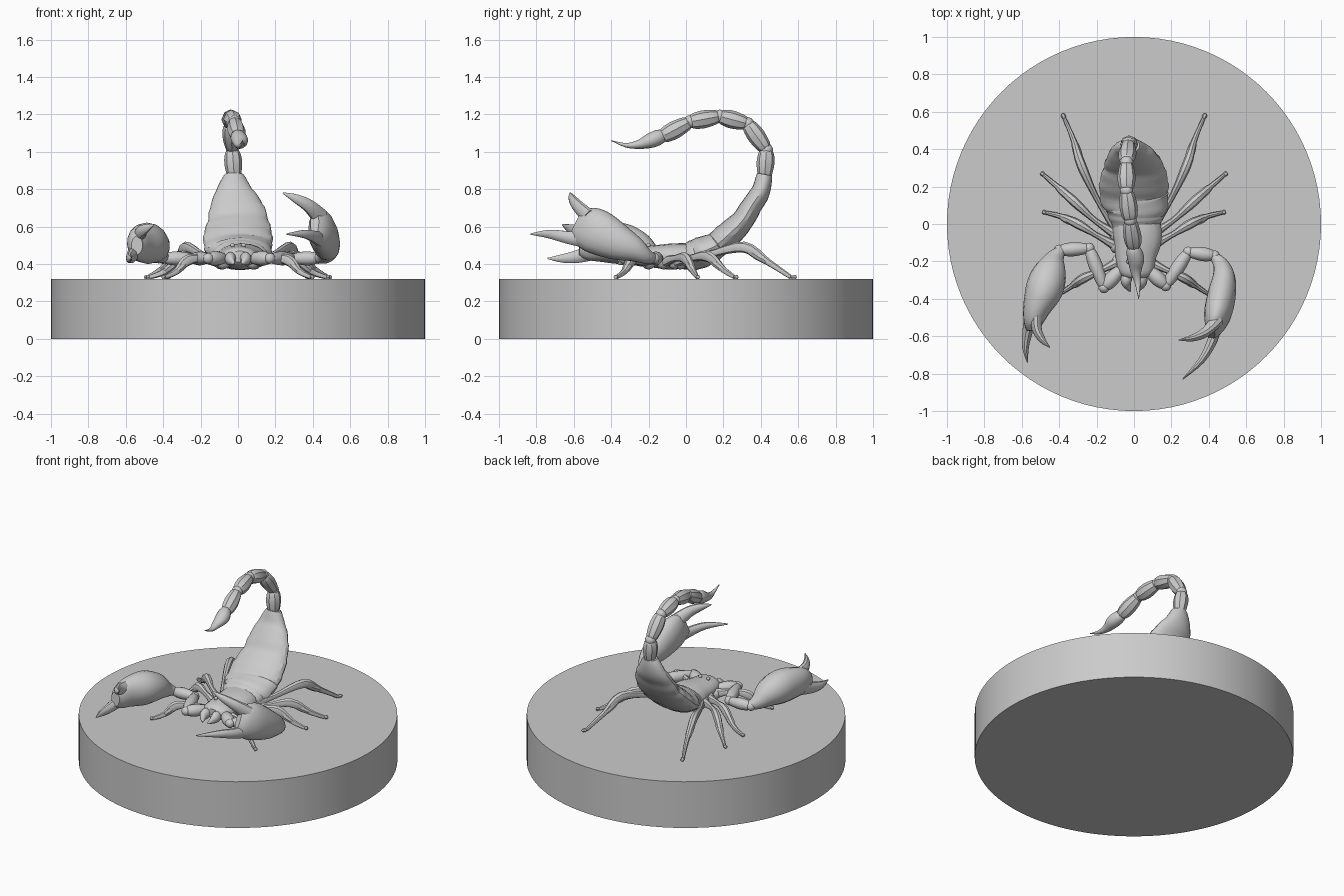
import bpy
import bmesh
import math
from mathutils import Vector

default_cube = bpy.data.objects.get("Cube")
if default_cube:
    bpy.data.objects.remove(default_cube, do_unlink=True)

# One flat grey for the whole statue
grey = bpy.data.materials.new("plain_grey")
grey.use_nodes = True
grey_value = (0.6, 0.6, 0.6, 1)
grey.diffuse_color = grey_value
grey.node_tree.nodes["Principled BSDF"].inputs["Base Color"].default_value = grey_value

CM = 0.01  # all point tables are in hundredths of a unit


def finish(bm, name, angle):
    """Turn a bmesh into a grey object with smooth shading and sharp edges."""
    bmesh.ops.recalc_face_normals(bm, faces=bm.faces)
    mesh = bpy.data.meshes.new(name)
    bm.to_mesh(mesh)
    bm.free()
    mesh.materials.append(grey)
    obj = bpy.data.objects.new(name, mesh)
    bpy.context.collection.objects.link(obj)
    bpy.ops.object.select_all(action='DESELECT')
    obj.select_set(True)
    bpy.context.view_layer.objects.active = obj
    bpy.ops.object.shade_smooth_by_angle(angle=math.radians(angle))
    return obj


def spline(rows, steps):
    """Catmull-Rom resampling of rows of numbers."""
    padded = [rows[0]] + list(rows) + [rows[-1]]
    result = []
    for i in range(len(rows) - 1):
        p, q, r, s = padded[i:i + 4]
        for k in range(steps):
            t = k / steps
            result.append([b + t / 2 * (c - a + t * (2 * a - 5 * b + 4 * c - d
                           + t * (3 * (b - c) + d - a)))
                           for a, b, c, d in zip(p, q, r, s)])
    result.append(list(rows[-1]))
    return result


def loft(name, rows, steps=4, sides=12, ridge=0.0, across=None, angle=40):
    """Skin elliptic rings along rows of (x, y, z, half width, half height)."""
    rings = spline(rows, steps)
    centres = [Vector(ring[:3]) * CM for ring in rings]
    if across is None:
        across = (centres[-1] - centres[0]).cross(Vector((0, 0, 1)))
    bm = bmesh.new()
    skin = []
    last = len(rings) - 1
    for i, ring in enumerate(rings):
        along = (centres[min(i + 1, last)] - centres[max(i - 1, 0)]).normalized()
        side = (across - along * across.dot(along)).normalized()
        up = along.cross(side)
        swell = CM * (1 + ridge * (i % steps) / steps)
        wide, high = max(ring[3], 0.2) * swell, max(ring[4], 0.2) * swell
        skin.append([bm.verts.new(centres[i]
                                  + side * wide * math.cos(math.tau * j / sides)
                                  + up * high * math.sin(math.tau * j / sides))
                     for j in range(sides)])
    for lower, upper in zip(skin, skin[1:]):
        for j in range(sides):
            n = (j + 1) % sides
            bm.faces.new((lower[j], lower[n], upper[n], upper[j]))
    bm.faces.new(skin[0])
    bm.faces.new(skin[-1])
    return finish(bm, name, angle)


def segment(name, start, end, radius, belly=1.25, **options):
    """A single limb segment, pinched at both joints."""
    a, b = Vector(start), Vector(end)
    shape = ((0, 0.6), (0.12, 0.95), (0.55, belly), (0.9, 1), (1, 0.6))
    rows = [(*a.lerp(b, t), radius * r, radius * r) for t, r in shape]
    return loft(name, rows, steps=3, **options)


def ball(name, centre, radius):
    bm = bmesh.new()
    bmesh.ops.create_icosphere(bm, subdivisions=2, radius=radius * CM)
    bmesh.ops.translate(bm, verts=bm.verts, vec=Vector(centre) * CM)
    return finish(bm, name, 60)


# Round plinth
bm = bmesh.new()
bmesh.ops.create_cone(bm, cap_ends=True, segments=96, radius1=1, radius2=1, depth=0.32)
bmesh.ops.translate(bm, verts=bm.verts, vec=(0, 0, 0.16))
finish(bm, "plinth", 40)

# Head shield and plated abdomen sweeping upward
x_axis = Vector((1, 0, 0))
loft("carapace", [(1, -29, 44, 5, 3), (1, -26, 44, 9, 5), (1, -17, 44, 11, 6),
                  (2, -7, 44, 13, 7), (1, 2, 45, 12, 6), (1, 6, 45, 9, 4)],
     sides=16, across=x_axis)
loft("abdomen", [(1, -5, 44, 10, 5), (1, 0, 44, 13, 7), (1, 5, 45, 15, 8),
                 (1, 10, 47, 17, 8), (0, 16, 50, 18, 7), (0, 23, 56, 18, 7),
                 (0, 30, 63, 16, 6), (-1, 35, 71, 14, 5.5),
                 (-2, 40, 79, 10, 5), (-2, 42, 88, 5, 4)],
     sides=20, ridge=0.05, across=x_axis, angle=30)

# Tail: faceted segments strung along an arc
tail_joints = [(-2, 42, 86), (-3, 43, 101), (-4, 33, 115), (-4, 18, 119),
               (-2, 2, 116), (0, -13, 108)]
for number, (start, end) in enumerate(zip(tail_joints, tail_joints[1:])):
    segment(f"tail_segment_{number + 1}", start, end, 4, belly=1.2,
            sides=8, across=x_axis, angle=30)
for start, end in zip(tail_joints[1:], tail_joints[2:]):
    ball("tail_joint", start, 3.6)
loft("stinger", [(0, -11, 109, 2.5, 2.5), (0, -14, 108, 4, 4), (1, -19, 106, 4.5, 4),
                 (1, -25, 104, 3, 2.5), (2, -32, 103.5, 1.5, 1.2), (2.5, -40, 106, 0.2, 0.2)],
     across=x_axis)

# Mouth parts, eyes and walking legs, repeated on both sides
leg_paths = {
    "first": [(8, -20, 41), (18, -25, 43), (27, -29, 42), (33, -33, 36), (39, -37, 33)],
    "second": [(9, -12, 41), (20, -6, 43), (30, 0, 43), (39, 4, 36), (47, 6, 33)],
    "third": [(9, -6, 41), (21, 2, 43), (32, 12, 44), (41, 20, 37), (48, 26, 33)],
    "rear": [(9, -3, 41), (19, 12, 45), (28, 31, 49), (32, 44, 41), (37, 56, 33)],
}
leg_radii = (3, 1.6, 2.6, 1.6, 1)
for side_name, sign in (("left", 1), ("right", -1)):
    def flip(point):
        return (point[0] * sign, *point[1:])

    loft(f"{side_name}_mouth_pincer",
         [flip(p) for p in [(3, -26, 43, 2, 2), (4, -29, 43, 3, 3.5),
                            (4, -32, 42, 2.5, 3), (2, -36, 40, 0.5, 0.5)]])
    ball(f"{side_name}_eye", flip((3, -20, 50)), 1.2)
    for leg_name, path in leg_paths.items():
        rows = [(*flip(p), r, r * 1.15) for p, r in zip(path, leg_radii)]
        loft(f"{side_name}_{leg_name}_leg", rows, sides=8)
        knee, ankle, foot = (flip(p) for p in path[2:])
        segment(f"{side_name}_{leg_name}_shin", knee, ankle, 1.9, sides=8)
        ball(f"{side_name}_{leg_name}_hip", flip(path[0]), 4)
        # short claw lying on the plinth
        toe = Vector(foot) + (Vector(foot) - Vector(ankle)) * 0.25
        toe.z = foot[2]
        segment(f"{side_name}_{leg_name}_foot", foot, toe, 1, sides=6)

# Pincer arms, each in its own pose
arm_joints = {
    "left": [(7, -24, 43), (17, -33, 43), (29, -15, 43), (43, -17, 43)],
    "right": [(-7, -24, 43), (-16, -34, 43), (-24, -13, 43), (-40, -14, 43)],
}
arm_radii = (3.2, 3, 3)
for side_name, joints in arm_joints.items():
    parts = ("shoulder", "upper_arm", "forearm")
    for part, start, end, radius in zip(parts, joints, joints[1:], arm_radii):
        segment(f"{side_name}_{part}", start, end, radius)
    for joint in joints[1:]:
        ball(f"{side_name}_arm_joint", joint, 3)

# Swollen hands
loft("left_hand", [(41, -16, 43, 2, 2), (46, -21, 44, 4, 4), (48, -28, 48, 6, 7),
                   (47, -37, 52, 7.5, 10), (45, -47, 57, 7.5, 12),
                   (43, -54, 60, 5.5, 11), (41, -58, 62, 2.5, 8)], sides=16)
loft("right_hand", [(-38, -13, 43, 2, 2), (-42, -18, 45, 5, 5), (-45, -26, 49, 9, 9),
                    (-48, -35, 51, 10, 11), (-52, -45, 51, 7.5, 10),
                    (-54, -53, 50, 5, 8), (-54, -57, 50, 3, 5)], sides=16)

# Curved fingers, tapering from base to tip
finger_paths = {
    "left_upper_finger": [(44, -52, 65), (38, -58, 71), (31, -61, 75), (24, -62, 78)],
    "left_lower_finger": [(44, -52, 53), (42, -62, 54), (36, -73, 56), (26, -83, 56)],
    "right_upper_finger": [(-52, -48, 55), (-52, -56, 57), (-49, -62, 59), (-45, -66, 61)],
    "right_lower_finger": [(-55, -48, 47), (-57, -58, 44), (-58, -66, 43), (-57, -74, 43)],
}
finger_radii = (4, 3, 2, 0.3)
for name, path in finger_paths.items():
    loft(name, [(*p, r * 0.9, r * 1.2) for p, r in zip(path, finger_radii)], sides=10)
